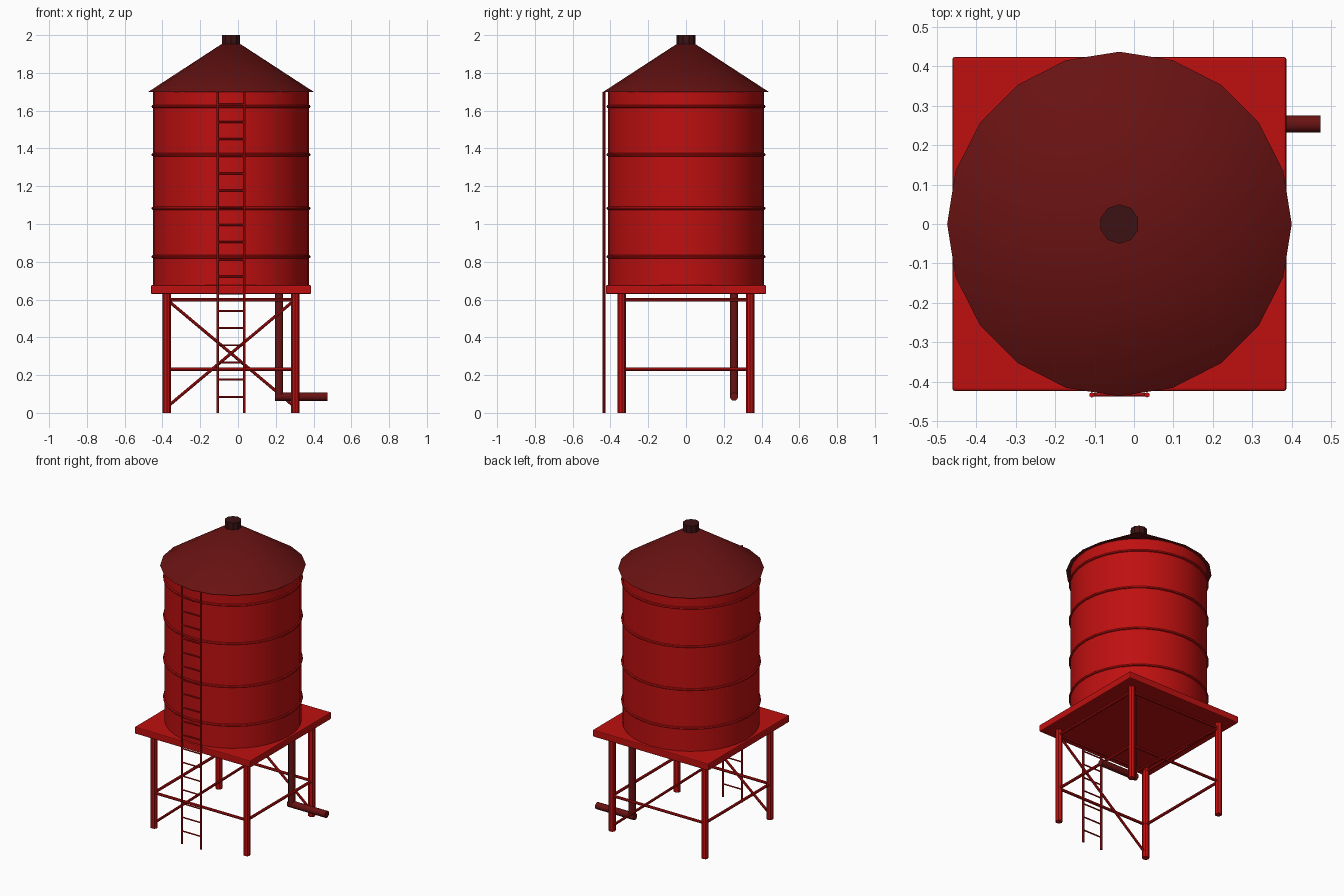
import bpy
import math
from mathutils import Vector

cube = bpy.data.objects.get("Cube")
if cube:
    bpy.data.objects.remove(cube, do_unlink=True)


def material(name, rgb):
    m = bpy.data.materials.new(name)
    m.use_nodes = True
    m.diffuse_color = (*rgb, 1)
    m.node_tree.nodes["Principled BSDF"].inputs["Base Color"].default_value = (*rgb, 1)
    return m


RED = material("barn red", (0.52, 0.005, 0.005))
DARK = material("dark red", (0.14, 0.006, 0.006))
BLACK = material("blackened red", (0.045, 0.006, 0.007))

CX = -0.037      # tower axis
LEG = 0.34       # leg offset from the axis
FRONT = -0.434   # ladder plane


def finish(name, mat, smooth=True):
    ob = bpy.context.object
    ob.name = name
    ob.data.materials.append(mat)
    if smooth:
        bpy.ops.object.shade_smooth_by_angle(angle=math.radians(35))
    return ob


def rod(name, a, b, r, mat, sides=8):
    a, b = Vector(a), Vector(b)
    bpy.ops.mesh.primitive_cylinder_add(vertices=sides, radius=r, depth=(b - a).length,
                                        location=(a + b) / 2)
    bpy.context.object.rotation_euler = (b - a).to_track_quat('Z', 'Y').to_euler()
    return finish(name, mat, sides > 6)


# Tank with hoops
rod("tank", (CX, 0, 0.67), (CX, 0, 1.702), 0.412, RED, 32)
for i, z in enumerate((0.827, 1.083, 1.367, 1.622)):
    bpy.ops.mesh.primitive_torus_add(major_radius=0.412, minor_radius=0.009,
                                     major_segments=32, minor_segments=8, location=(CX, 0, z))
    finish(f"tank_hoop_{i + 1}", RED)

# Conical roof and vent cap
bpy.ops.mesh.primitive_cone_add(vertices=20, radius1=0.4375, radius2=0, depth=0.285,
                                location=(CX, 0, 1.70 + 0.285 / 2))
finish("roof", DARK)
rod("roof_cap", (CX, 0, 1.94), (CX, 0, 2.0), 0.05, BLACK, 10)

# Platform
bpy.ops.mesh.primitive_cube_add(size=1, location=(CX, 0, 0.653))
platform = finish("platform", RED, False)
platform.scale = (0.848, 0.848, 0.046)
bpy.ops.object.transform_apply(location=False, rotation=False, scale=True)
bevel = platform.modifiers.new("edge", 'BEVEL')
bevel.width = 0.006
bevel.segments = 2

# Legs and horizontal beams on each side
corners = [(CX + sx * LEG, sy * LEG) for sx, sy in ((-1, -1), (1, -1), (1, 1), (-1, 1))]
for i, (x, y) in enumerate(corners):
    rod(f"leg_{i + 1}", (x, y, 0), (x, y, 0.635), 0.022, RED)
    nx, ny = corners[(i + 1) % 4]
    for level, z in (("lower", 0.23), ("upper", 0.60)):
        rod(f"{level}_beam_{i + 1}", (x, y, z), (nx, ny, z), 0.009, RED)

# Diagonal braces, one at the front and one at the back
for name, s in (("front", 1), ("back", -1)):
    rod(f"{name}_brace", (CX - s * LEG, -s * LEG, 0.03), (CX + s * LEG, -s * LEG, 0.60),
        0.008, RED)

# Ladder
LX = CX - 0.07, CX + 0.07
for side, x in zip(("right", "left"), LX):
    rod(f"ladder_rail_{side}", (x, FRONT, 0), (x, FRONT, 1.70), 0.007, RED, 6)
for i in range(18):
    z = 0.085 + i * 0.091
    rod(f"ladder_rung_{i + 1}", (LX[0], FRONT, z), (LX[1], FRONT, z), 0.005, RED, 6)

# Outlet pipe
rod("pipe_drop", (0.217, 0.254, 0.085), (0.217, 0.254, 0.64), 0.022, DARK, 12)
rod("pipe_outlet", (0.195, 0.254, 0.086), (0.474, 0.254, 0.086), 0.022, DARK, 12)
